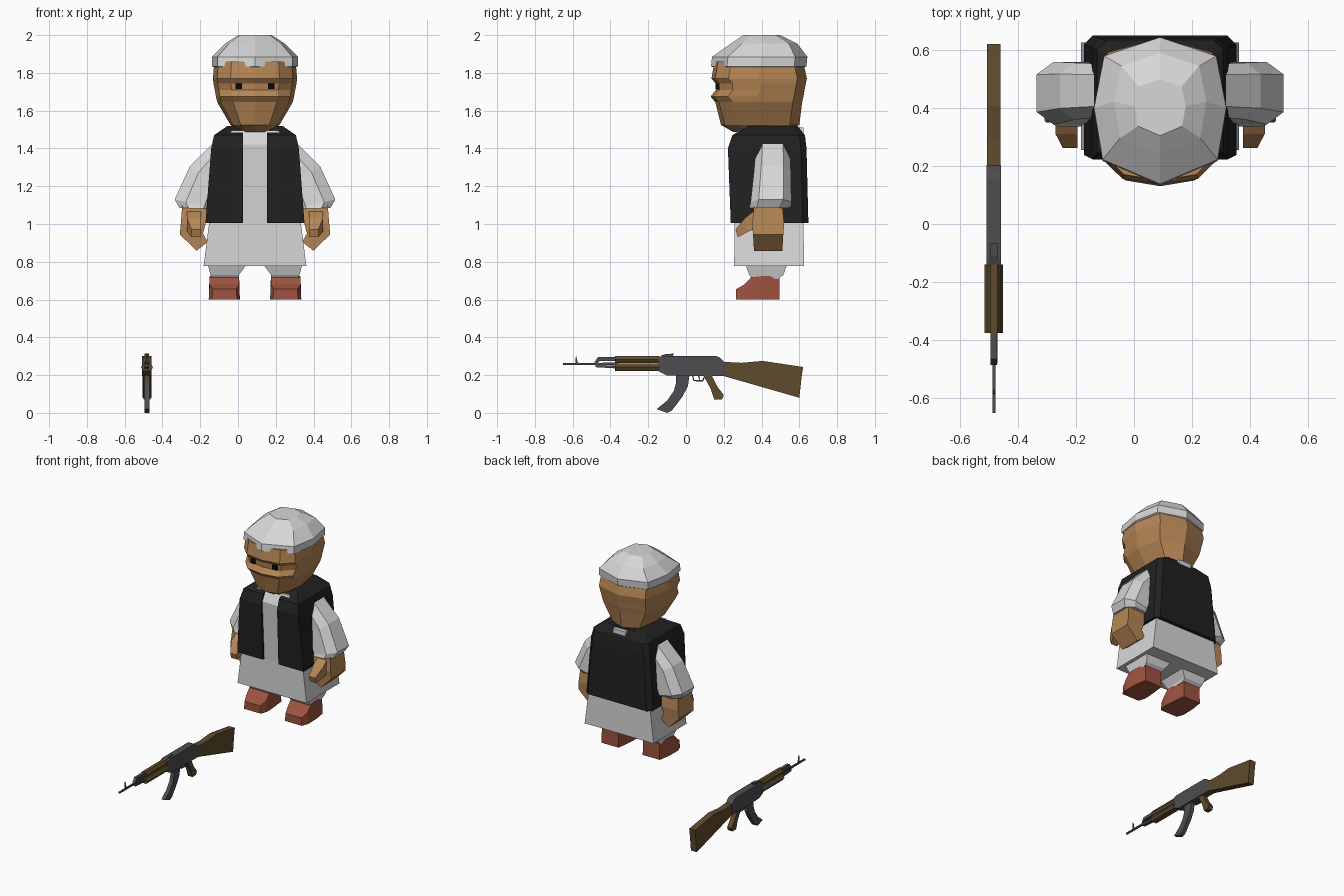
import bpy, bmesh
from mathutils import Vector, Matrix

CX = 0.09    # centre line of the figure
GX = -0.482  # centre line of the rifle


def material(name, rgb):
    m = bpy.data.materials.new(name)
    m.diffuse_color = (*rgb, 1)
    return m


SKIN = material("skin", (0.47, 0.24, 0.09))
CLOTH = material("white_cloth", (0.68, 0.68, 0.68))
VEST = material("black_cloth", (0.015, 0.015, 0.015))
LEATHER = material("red_leather", (0.34, 0.085, 0.05))
WOOD = material("wood", (0.115, 0.07, 0.027))
METAL = material("dark_metal", (0.075, 0.075, 0.08))
BLACK = material("eye_black", (0.003, 0.003, 0.003))


def loft(name, rings, mat, side=1, centre=CX):
    """Skin a stack of equal-sized rings; x is measured from the centre line."""
    bm = bmesh.new()
    loops = [[bm.verts.new((centre + side * x, y, z)) for x, y, z in r] for r in rings]
    n = len(loops[0])
    for a, b in zip(loops, loops[1:]):
        for i in range(n):
            j = (i + 1) % n
            bm.faces.new((a[i], a[j], b[j], b[i]))
    bm.faces.new(loops[0])
    bm.faces.new(loops[-1])
    bmesh.ops.recalc_face_normals(bm, faces=bm.faces)
    me = bpy.data.meshes.new(name)
    bm.to_mesh(me)
    bm.free()
    me.materials.append(mat)
    ob = bpy.data.objects.new(name, me)
    bpy.context.collection.objects.link(ob)
    return ob


def rect(x0, x1, y0, y1, z):
    return [(x0, y0, z), (x1, y0, z), (x1, y1, z), (x0, y1, z)]


def box(name, x0, x1, y0, y1, z0, z1, mat, side=1, centre=CX):
    return loft(name, [rect(x0, x1, y0, y1, z0), rect(x0, x1, y0, y1, z1)], mat, side, centre)


def mirrored(half, z):
    """Close a half outline (first and last points on the centre line)."""
    return [(x, y, z) for x, y in half] + [(-x, y, z) for x, y in half[-2:0:-1]]


def plate(name, pts, half, mat):
    """Side profile (y, z) extruded across the rifle."""
    return loft(name, [[(s * half, y, z) for y, z in pts] for s in (-1, 1)], mat, 1, GX)


# Head: z, half width, front, back
head = [(1.487, 0.085, 0.25, 0.52), (1.525, 0.13, 0.185, 0.60), (1.645, 0.20, 0.155, 0.615),
        (1.675, 0.207, 0.13, 0.622), (1.71, 0.213, 0.158, 0.628), (1.745, 0.22, 0.155, 0.635),
        (1.77, 0.223, 0.135, 0.64), (1.86, 0.215, 0.15, 0.62)]
loft("head", [mirrored([(0, f), (0.58 * w, f + 0.02), (0.9 * w, f + 0.09),
                        (w, (f + b) / 2), (0.82 * w, b - 0.05), (0, b)], z)
              for z, w, f, b in head], SKIN)

# Cap: scaled copies of one outline
cap_outline = [(0, -0.265), (0.2, -0.18), (0.23, 0.0), (0.195, 0.18), (0, 0.245)]
cap = []
for z, s, cy in [(1.83, 0.95, 0.397), (1.835, 0.99, 0.395), (1.885, 0.99, 0.4),
                 (1.955, 0.69, 0.42), (2.0, 0.38, 0.405)]:
    cap.append(mirrored([(x * s, cy + y * s) for x, y in cap_outline], z))
loft("cap", cap, CLOTH)

# Long shirt
loft("shirt", [rect(-w, w, f, b, z) for z, w, f, b in
               [(0.777, 0.272, 0.255, 0.625), (1.005, 0.243, 0.257, 0.622),
                (1.42, 0.20, 0.235, 0.60), (1.495, 0.12, 0.275, 0.57)]], CLOTH)
box("shirt_collar", -0.05, 0.05, 0.5, 0.622, 1.45, 1.512, CLOTH)

# Vest: U-shaped plan that is open down the front
vest = []
for z, w, f, b in [(1.005, 0.262, 0.237, 0.648), (1.40, 0.232, 0.222, 0.638),
                   (1.47, 0.217, 0.245, 0.63), (1.52, 0.145, 0.33, 0.59)]:
    s = 0.0625
    vest.append([(x, y, z) for x, y in
                 [(s, f), (w, f), (w, b - 0.03), (w - 0.03, b), (-w + 0.03, b), (-w, b - 0.03),
                  (-w, f), (-s, f), (-s, b - 0.04), (s, b - 0.04)]])
loft("vest", vest, VEST)


def sleeve_ring(outer, inner, y, h):
    o, i = Vector(outer), Vector(inner)
    pts = [(0, -0.6), (0.3, -1), (0.8, -1), (1, -0.6), (1, 0.6), (0.8, 1), (0.3, 1), (0, 0.6)]
    out = []
    for t, k in pts:
        p = o.lerp(i, t)
        out.append((p.x, y + k * h, p.y))
    return out


for side, label in ((-1, "right"), (1, "left")):
    # Sleeve
    loft(label + "_sleeve", [sleeve_ring((0.20, 1.45), (0.16, 1.28), 0.46, 0.09),
                             sleeve_ring((0.345, 1.305), (0.19, 1.20), 0.457, 0.098),
                             sleeve_ring((0.425, 1.13), (0.23, 1.085), 0.45, 0.108),
                             sleeve_ring((0.40, 1.085), (0.24, 1.08), 0.435, 0.1)], CLOTH, side)
    # Hand and thumb
    hand = [rect(0.255, 0.385, 0.36, 0.51, 1.1), rect(0.262, 0.393, 0.35, 0.52, 1.0)]
    hand.append([(0.275, 0.355, 0.95), (0.398, 0.355, 0.945), (0.398, 0.515, 0.945), (0.275, 0.515, 0.95)])
    hand.append([(0.25, 0.36, 0.905), (0.31, 0.36, 0.858), (0.31, 0.51, 0.858), (0.25, 0.51, 0.905)])
    loft(label + "_hand", hand, SKIN, side)
    loft(label + "_thumb", [
        [(0.285, 0.38, 0.98), (0.36, 0.38, 0.98), (0.36, 0.36, 1.07), (0.285, 0.36, 1.07)],
        [(0.285, 0.33, 0.96), (0.36, 0.33, 0.96), (0.36, 0.31, 1.03), (0.285, 0.31, 1.03)],
        [(0.285, 0.275, 0.93), (0.335, 0.275, 0.93), (0.335, 0.262, 0.97), (0.285, 0.262, 0.97)],
    ], SKIN, side)
    # Trouser leg
    loft(label + "_trouser_leg", [rect(0.09, 0.23, 0.35, 0.49, 0.71), rect(0.085, 0.235, 0.335, 0.515, 0.73),
                                  rect(0.045, 0.25, 0.315, 0.535, 0.785)], CLOTH, side)
    # Boot with a tapering toe
    loft(label + "_boot", [[(x0, y, 0.6), (x1, y, 0.6), (x1 - 0.004, y, top), (x0 + 0.004, y, top)]
                           for y, x0, x1, top in [(0.495, 0.095, 0.23, 0.725), (0.41, 0.085, 0.243, 0.725),
                                                  (0.345, 0.08, 0.245, 0.718), (0.31, 0.08, 0.245, 0.68),
                                                  (0.265, 0.095, 0.228, 0.655)]], LEATHER, side)
    # Eye
    box(label + "_eye", 0.068, 0.103, 0.157, 0.19, 1.715, 1.745, BLACK, side)

# Rifle wooden parts
plate("stock", [(0.2, 0.27), (0.295, 0.265), (0.405, 0.275), (0.62, 0.243), (0.612, 0.19),
                (0.6, 0.08), (0.2, 0.195)], 0.023, WOOD)
plate("grip", [(0.09, 0.2), (0.135, 0.2), (0.165, 0.14), (0.2, 0.095), (0.19, 0.07),
               (0.15, 0.07), (0.13, 0.13)], 0.018, WOOD)


def guard(name, z0, z1, w):
    """Handguard with chamfered long edges."""
    c, h = 0.012, (z0 + z1) / 2
    sect = [(-w + c, z0), (w - c, z0), (w, h), (w - c, z1), (-w + c, z1), (-w, h)]
    loft(name, [[(x, y, z) for x, z in sect] for y in (-0.375, -0.14)], WOOD, 1, GX)


guard("upper_handguard", 0.265, 0.302, 0.024)
guard("lower_handguard", 0.222, 0.262, 0.032)

# Rifle metal parts
plate("receiver", [(-0.145, 0.295), (-0.12, 0.302), (0.155, 0.302), (0.18, 0.293), (0.203, 0.268),
                   (0.203, 0.195), (-0.1, 0.197), (-0.145, 0.22)], 0.025, METAL)
plate("magazine", [(-0.055, 0.21), (0.02, 0.21), (0.01, 0.14), (-0.02, 0.085), (-0.075, 0.012),
                   (-0.1, 0.0), (-0.155, 0.02), (-0.1, 0.065), (-0.065, 0.115), (-0.052, 0.16)], 0.014, METAL)
plate("barrel", [(-0.65, 0.254), (-0.36, 0.252), (-0.36, 0.266), (-0.65, 0.264)], 0.005, METAL)
plate("gas_tube", [(-0.485, 0.268), (-0.465, 0.297), (-0.36, 0.297), (-0.36, 0.275), (-0.455, 0.275),
                   (-0.47, 0.262)], 0.011, METAL)
plate("cleaning_rod", [(-0.48, 0.242), (-0.36, 0.235), (-0.36, 0.248), (-0.48, 0.256)], 0.012, METAL)
plate("front_sight", [(-0.585, 0.26), (-0.57, 0.26), (-0.578, 0.285), (-0.583, 0.312)], 0.004, METAL)
plate("rear_sight", [(-0.14, 0.3), (-0.07, 0.3), (-0.065, 0.314), (-0.11, 0.311)], 0.012, METAL)
plate("trigger_guard", [(0.03, 0.2), (0.04, 0.168), (0.09, 0.166), (0.105, 0.2), (0.098, 0.2),
                        (0.086, 0.173), (0.044, 0.175), (0.037, 0.2)], 0.008, METAL)
plate("trigger", [(0.062, 0.2), (0.07, 0.2), (0.074, 0.178), (0.069, 0.178)], 0.004, METAL)
